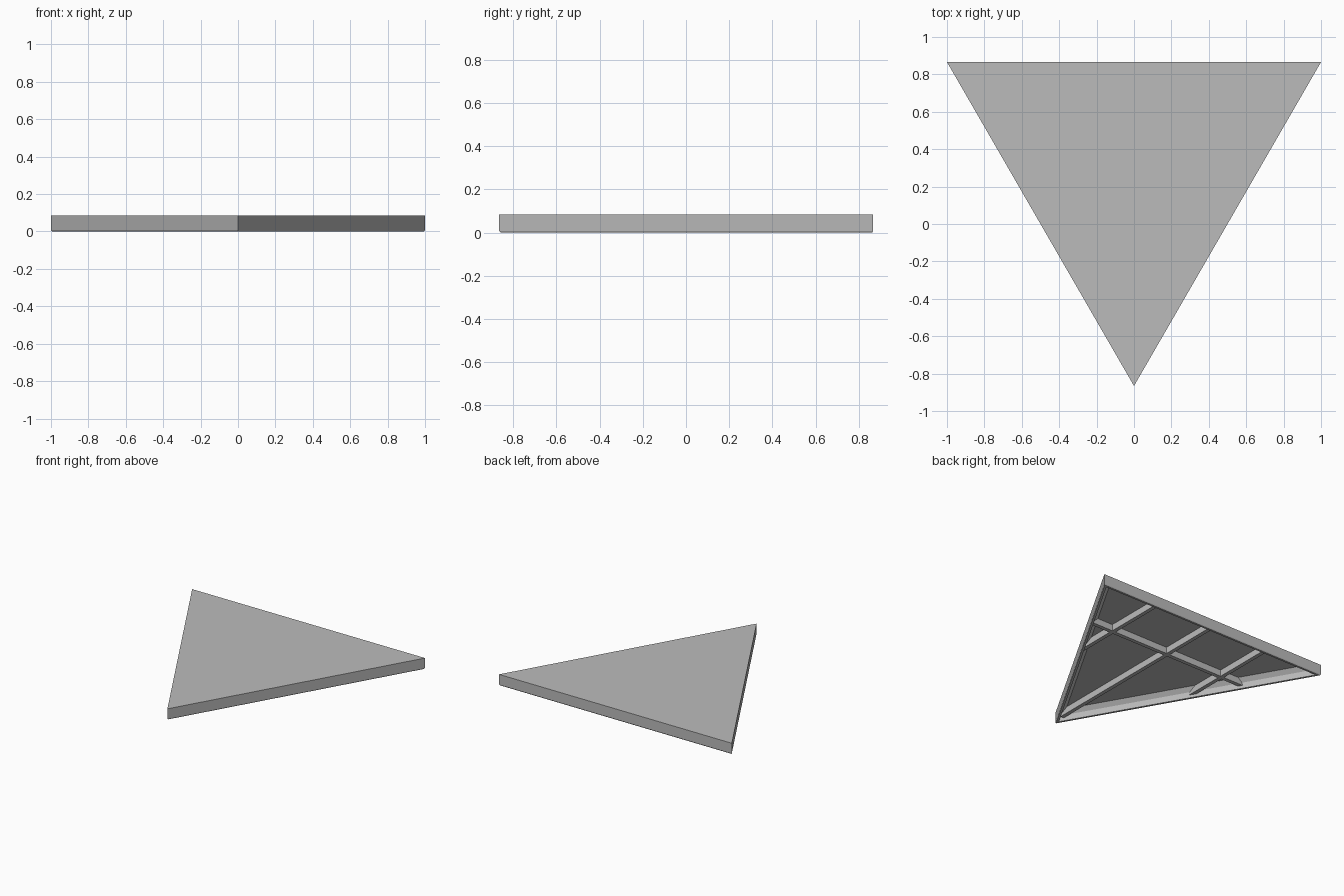
import bpy, bmesh, math

if "Cube" in bpy.data.objects:
    bpy.data.objects.remove(bpy.data.objects["Cube"])

H = 0.085          # panel height
CEIL = 0.07        # underside of the top plate
RIB_Z = 0.02       # lower edge of the ribs
RIB_T = 0.03       # rib thickness
YB = 0.866         # back edge
SQ3 = math.sqrt(3)

gray = bpy.data.materials.new("plain gray")
gray.diffuse_color = (0.5, 0.5, 0.5, 1)
gray.use_nodes = True
gray.node_tree.nodes["Principled BSDF"].inputs["Base Color"].default_value = gray.diffuse_color


def finish(bm, name):
    bmesh.ops.recalc_face_normals(bm, faces=bm.faces)
    mesh = bpy.data.meshes.new(name)
    bm.to_mesh(mesh)
    bm.free()
    mesh.materials.append(gray)
    obj = bpy.data.objects.new(name, mesh)
    bpy.context.collection.objects.link(obj)
    return obj


def ring(bm, inset, z):
    """Triangle with every side moved inward by inset."""
    pts = [(-1 + SQ3 * inset, YB - inset), (1 - SQ3 * inset, YB - inset),
           (0, -YB + 2 * inset)]
    return [bm.verts.new((x, y, z)) for x, y in pts]


# Triangular panel: top plate, outer wall, bottom lip, stepped inner wall, recess
bm = bmesh.new()
profile = [(0, H), (0, 0.008), (0.004, 0), (0.02, 0), (0.03, 0.04), (0.06, CEIL)]
rings = [ring(bm, t, z) for t, z in profile]
for a, b in zip(rings, rings[1:]):
    for i in range(3):
        j = (i + 1) % 3
        bm.faces.new((a[i], a[j], b[j], b[i]))
bm.faces.new(rings[0])
bm.faces.new(rings[-1])
finish(bm, "triangle_panel")


def rib(name, pts):
    """Upright rib with the given plan outline, sunk into the top plate."""
    bm = bmesh.new()
    low = [bm.verts.new((x, y, RIB_Z)) for x, y in pts]
    high = [bm.verts.new((x, y, CEIL + 0.005)) for x, y in pts]
    bm.faces.new(low)
    bm.faces.new(high)
    for i in range(4):
        j = (i + 1) % 4
        bm.faces.new((low[i], low[j], high[j], high[i]))
    finish(bm, name)


def wall_y(x, inset=0.025):
    """Inner wall of the slanted sides at a given x."""
    return -YB + SQ3 * abs(x) + 2 * inset


def wall_x(y, inset=0.025):
    return (y + YB - 2 * inset) / SQ3


# Ribs running front to back
for name, x in (("left_rib", -0.5), ("centre_rib", 0), ("right_rib", 0.5)):
    a, b = x - RIB_T / 2, x + RIB_T / 2
    rib(name, [(a, wall_y(a)), (b, wall_y(b)), (b, YB - 0.025), (a, YB - 0.025)])

# Rib running side to side
y0, y1 = 0.36 - RIB_T / 2, 0.36 + RIB_T / 2
rib("cross_rib", [(-wall_x(y0), y0), (wall_x(y0), y0), (wall_x(y1), y1), (-wall_x(y1), y1)])
